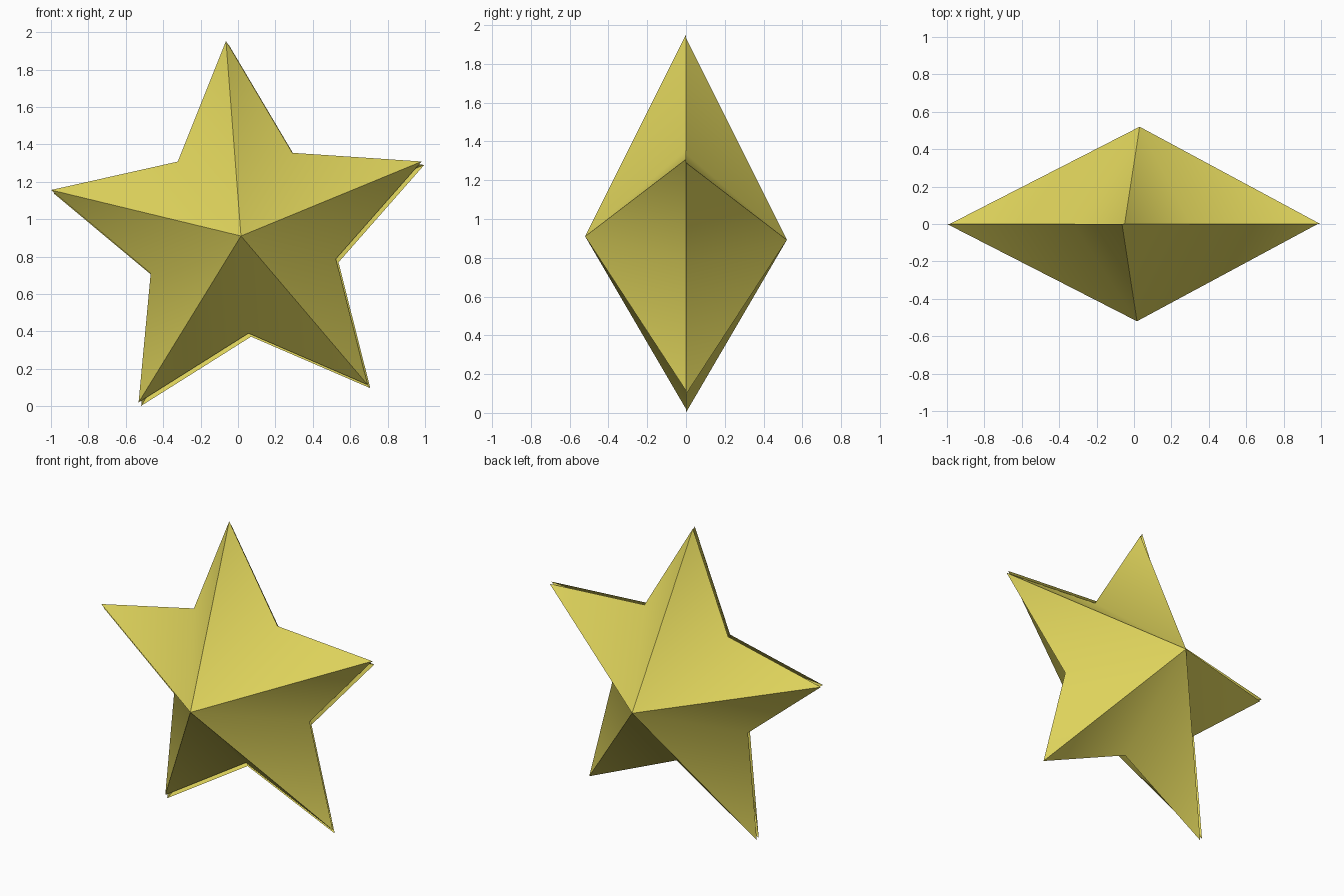
import bpy
import bmesh
from math import cos, sin, radians

# Remove the default object
default = bpy.data.objects.get("Cube")
if default:
    bpy.data.objects.remove(default, do_unlink=True)

TIP, VALLEY, DEPTH, TURN = 1.045, 0.522, 0.52, 94.4

# Gold colour
gold = bpy.data.materials.new("gold_yellow")
gold.use_nodes = True
colour = (0.73, 0.65, 0.105, 1)
gold.diffuse_color = colour
bsdf = gold.node_tree.nodes["Principled BSDF"]
bsdf.inputs["Base Color"].default_value = colour
bsdf.inputs["Roughness"].default_value = 0.6


def star_half(name, x, z, side):
    """Open five-pointed pyramid shell; side -1 points forward, +1 back."""
    bm = bmesh.new()
    apex = bm.verts.new((x, side * DEPTH, z))
    rim = []
    for i in range(10):
        r = VALLEY if i % 2 else TIP
        a = radians(TURN + 36 * i)
        rim.append(bm.verts.new((x + r * cos(a), 0, z + r * sin(a))))
    for i in range(10):
        a, b = rim[i], rim[(i + 1) % 10]
        face = bm.faces.new((apex, b, a) if side < 0 else (apex, a, b))
        face.normal_update()
        if face.normal.y * side < 0:
            face.normal_flip()
        face.smooth = True
    # Crisp ridges to the tips, soft valleys between the arms
    for tip in rim[::2]:
        bm.edges.get((apex, tip)).smooth = False
    mesh = bpy.data.meshes.new(name)
    bm.to_mesh(mesh)
    bm.free()
    mesh.materials.append(gold)
    obj = bpy.data.objects.new(name, mesh)
    bpy.context.collection.objects.link(obj)
    return obj


# Two halves, set very slightly out of line
star_half("star_front_half", 0.016, 0.91, -1)
star_half("star_back_half", 0.03, 0.892, 1)
